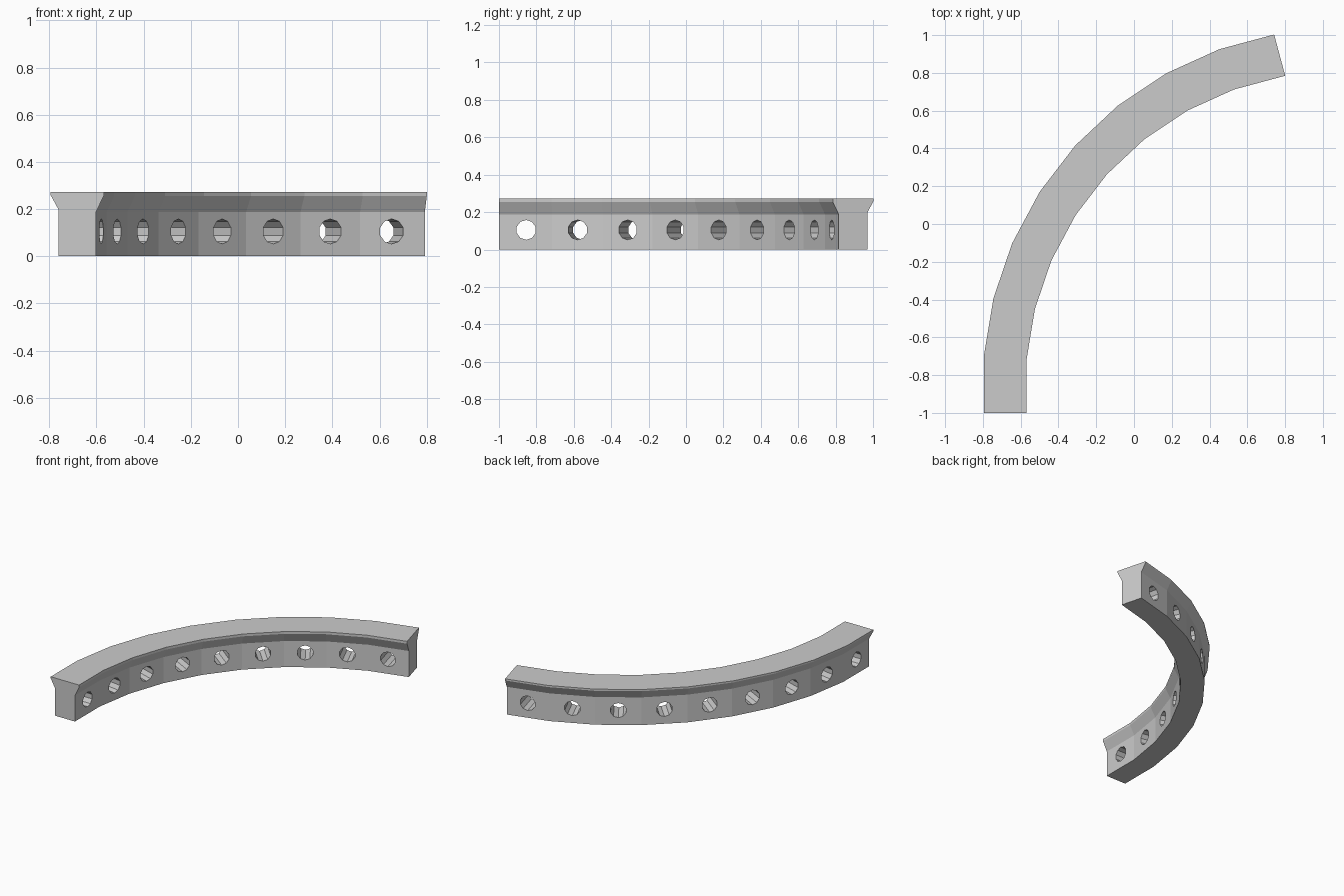
import bpy, bmesh
from math import sin, cos, tan, radians
from mathutils import Vector, Matrix

if "Cube" in bpy.data.objects:
    bpy.data.objects.remove(bpy.data.objects["Cube"])

SEGMENTS, STEP, LENGTH = 9, radians(75 / 8), 0.2905
# cross-section: (offset to the inner side, height)
PROFILE = [(-0.08, 0), (0.08, 0), (0.08, 0.188), (0.113, 0.255), (0.113, 0.272),
           (-0.113, 0.272), (-0.113, 0.26), (-0.08, 0.2)]


def make_object(name, bm):
    bmesh.ops.recalc_face_normals(bm, faces=bm.faces)
    mesh = bpy.data.meshes.new(name)
    bm.to_mesh(mesh)
    bm.free()
    obj = bpy.data.objects.new(name, mesh)
    bpy.context.collection.objects.link(obj)
    return obj


# centre line: straight pieces, each turned one step further
points = [Vector((-0.682, -1.0, 0))]
for k in range(SEGMENTS):
    points.append(points[-1] + LENGTH * Vector((sin(k * STEP), cos(k * STEP), 0)))

# curved beam: mitred profile swept along the centre line
bm = bmesh.new()
rings = []
for i, p in enumerate(points):
    end = i in (0, SEGMENTS)
    a = STEP * (0 if i == 0 else SEGMENTS - 1 if i == SEGMENTS else i - 0.5)
    stretch = 1 if end else 1 / cos(STEP / 2)
    side = Vector((cos(a), -sin(a), 0)) * stretch
    rings.append([bm.verts.new(p + side * u + Vector((0, 0, z))) for u, z in PROFILE])
n = len(PROFILE)
for r, s in zip(rings, rings[1:]):
    for j in range(n):
        bm.faces.new((r[j], r[(j + 1) % n], s[(j + 1) % n], s[j]))
bm.faces.new(rings[0])
bm.faces.new(rings[-1])
beam = make_object("curved_beam", bm)

# one round hole across the middle of every straight piece
bm = bmesh.new()
for k in range(SEGMENTS):
    mid = (points[k] + points[k + 1]) / 2 + Vector((0, 0, 0.105))
    mat = (Matrix.Translation(mid) @ Matrix.Rotation(-k * STEP, 4, 'Z')
           @ Matrix.Rotation(radians(90), 4, 'Y') @ Matrix.Rotation(radians(18), 4, 'Z'))
    bmesh.ops.create_cone(bm, cap_ends=True, segments=10, radius1=0.053,
                          radius2=0.053, depth=0.4, matrix=mat)
cutter = make_object("hole_cutter", bm)
cutter.hide_render = True

mod = beam.modifiers.new("holes", 'BOOLEAN')
mod.operation = 'DIFFERENCE'
mod.solver = 'EXACT'
mod.object = cutter
bpy.context.view_layer.objects.active = beam
bpy.ops.object.modifier_apply(modifier=mod.name)
bpy.data.objects.remove(cutter)
